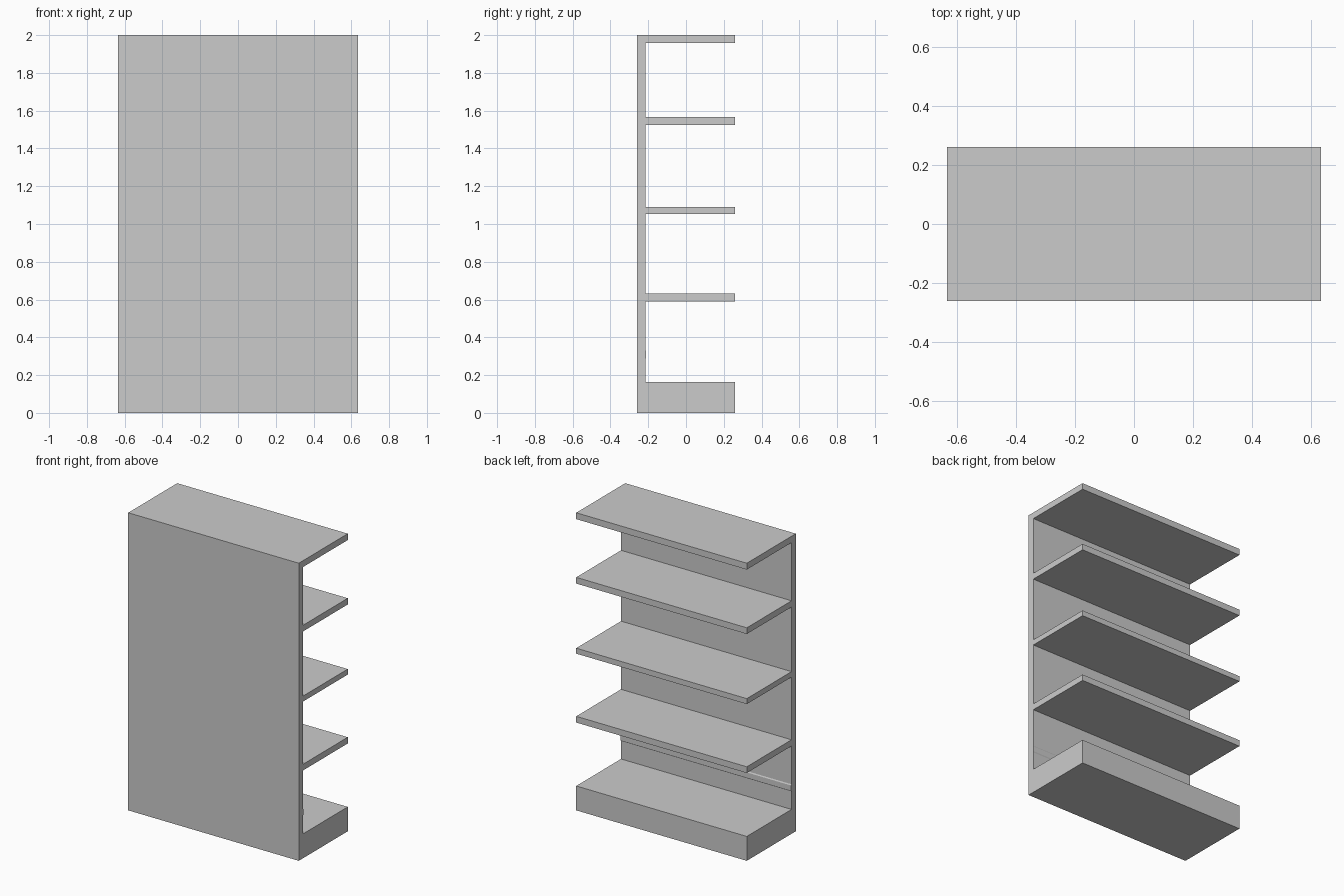
import bpy, bmesh

if "Cube" in bpy.data.objects:
    bpy.data.objects.remove(bpy.data.objects["Cube"])

HALF_W = 0.634                      # half width along x
BACK, PANEL, EDGE = -0.26, -0.215, 0.26   # y of panel outside, panel inside, shelf edge
SHELVES = [(0.0, 0.164), (0.59, 0.632), (1.053, 1.09), (1.524, 1.566), (1.957, 2.0)]

grey = bpy.data.materials.new("light_grey")
grey.diffuse_color = (0.6, 0.6, 0.6, 1)
grey.use_nodes = True
grey.node_tree.nodes["Principled BSDF"].inputs["Base Color"].default_value = grey.diffuse_color

# Side profile (y, z): plinth and shelves stepping up the tall panel
profile = [(BACK, 0.0)]
for i, (low, high) in enumerate(SHELVES):
    if i > 0:
        profile.append((PANEL, low))
    profile += [(EDGE, low), (EDGE, high)]
    if i < len(SHELVES) - 1:
        profile.append((PANEL, high))
    if i == 0:
        # thin raised strip on the panel above the plinth
        profile += [(PANEL, 0.285), (PANEL + 0.004, 0.292),
                    (PANEL + 0.004, 0.326), (PANEL, 0.333)]
profile.append((BACK, 2.0))

# Extrude the profile across the width
bm = bmesh.new()
side = bm.faces.new([bm.verts.new((-HALF_W, y, z)) for y, z in profile])
result = bmesh.ops.extrude_face_region(bm, geom=[side])
moved = [g for g in result["geom"] if isinstance(g, bmesh.types.BMVert)]
bmesh.ops.translate(bm, verts=moved, vec=(2 * HALF_W, 0, 0))
# Make sure both ends are closed
bmesh.ops.holes_fill(bm, edges=[e for e in bm.edges if e.is_boundary], sides=0)
bmesh.ops.recalc_face_normals(bm, faces=bm.faces[:])

mesh = bpy.data.meshes.new("shelf_unit")
bm.to_mesh(mesh)
bm.free()
mesh.materials.append(grey)
rack = bpy.data.objects.new("shelf_unit", mesh)
bpy.context.collection.objects.link(rack)
